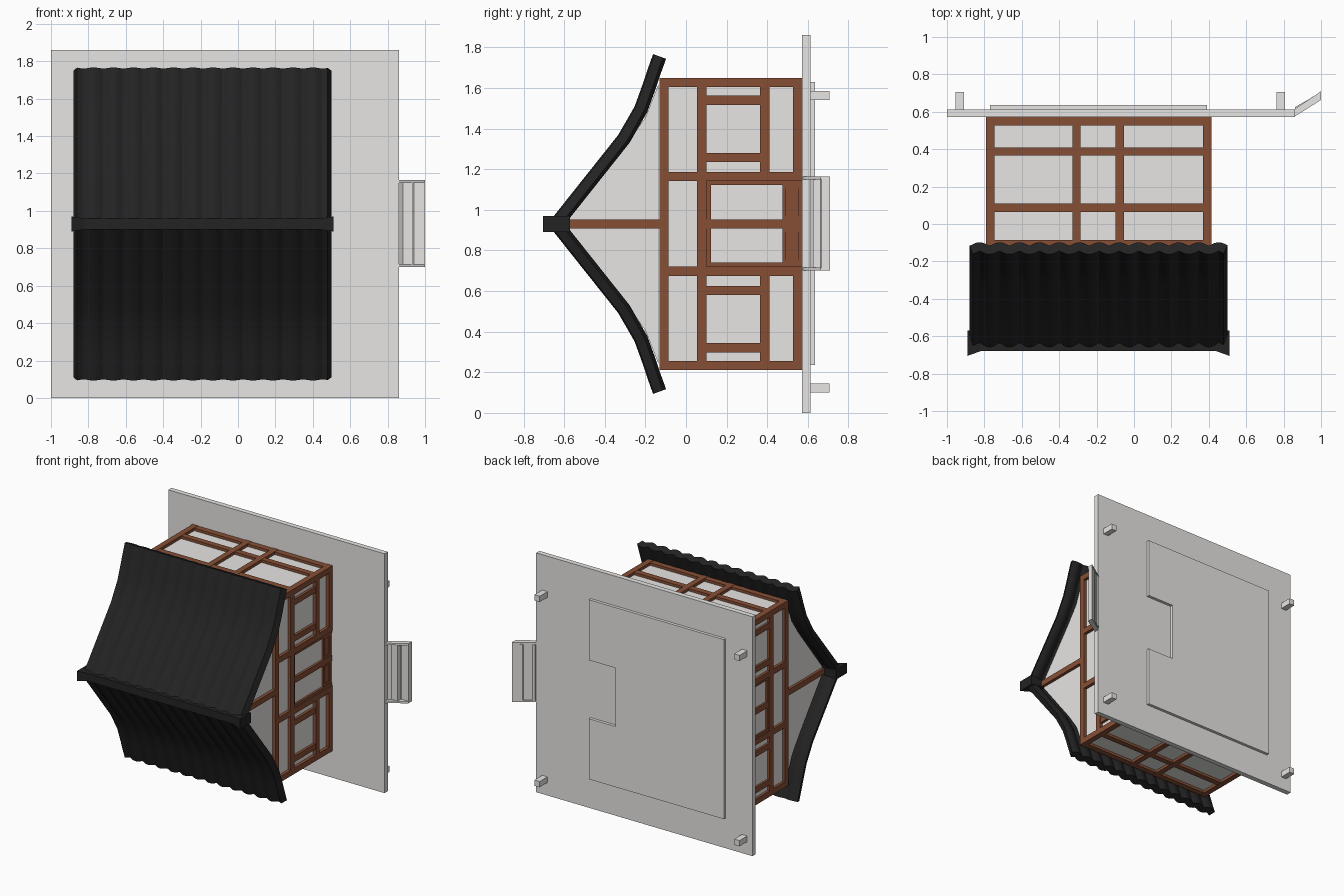
import bpy, bmesh, math
from mathutils import Vector

cube = bpy.data.objects.get("Cube")
if cube:
    bpy.data.objects.remove(cube)


def material(name, rgb):
    m = bpy.data.materials.new(name)
    m.use_nodes = True
    m.diffuse_color = (*rgb, 1)
    m.node_tree.nodes["Principled BSDF"].inputs["Base Color"].default_value = (*rgb, 1)
    return m


GREY = material("plaster grey", (0.8, 0.79, 0.775))
BROWN = material("timber brown", (0.24, 0.078, 0.036))
BLACK = material("roof tile black", (0.017, 0.017, 0.017))

XC, ZC = -0.188, 0.93     # centre of the house
HX, HZ = 0.602, 0.72      # half sizes to the outside of the timber
T = 0.045                 # timber width


def finish(name, bm, mat):
    bmesh.ops.recalc_face_normals(bm, faces=bm.faces)
    mesh = bpy.data.meshes.new(name)
    bm.to_mesh(mesh)
    bm.free()
    mesh.materials.append(mat)
    obj = bpy.data.objects.new(name, mesh)
    bpy.context.collection.objects.link(obj)
    return obj


def boxes(name, mat, items):
    """Boxes given as x, y and z ranges, joined in one object."""
    bm = bmesh.new()
    for ranges in items:
        verts = bmesh.ops.create_cube(bm, size=1)["verts"]
        for v in verts:
            v.co = [(a + b) / 2 + c * abs(b - a) for c, (a, b) in zip(v.co, ranges)]
    return finish(name, bm, mat)


def prism(name, mat, points, to3d, a, b):
    """Extrude a flat outline from a to b."""
    bm = bmesh.new()
    face = bm.faces.new([bm.verts.new(to3d(p, a)) for p in points])
    step = Vector(to3d(points[0], b)) - Vector(to3d(points[0], a))
    new = bmesh.ops.extrude_face_region(bm, geom=[face], use_keep_orig=True)["geom"]
    bmesh.ops.translate(bm, vec=step, verts=[g for g in new if isinstance(g, bmesh.types.BMVert)])
    return finish(name, bm, mat)


def along_x(p, d):
    return (d, p[0], p[1])


def along_y(p, d):
    return (p[0], d, p[1])


def along_z(p, d):
    return (p[0], p[1], d)


# Ground plate, corner pegs and the notched floor plate behind it
boxes("base_plate", GREY, [((-1, 0.86), (0.572, 0.612), (0, 1.86))])
boxes("pegs", GREY, [((x, x + T), (0.61, 0.707), (z, z + T))
                     for x in (-0.955, 0.763) for z in (0.1, 1.54)])
floor = [(-0.77, 0.235), (0.39, 0.235), (0.39, 0.705), (0.16, 0.705),
         (0.16, 1.16), (0.39, 1.16), (0.39, 1.63), (-0.77, 1.63)]
prism("floor_plate", GREY, floor, along_y, 0.61, 0.635)

# Entrance steps between two slanted cheeks
steps = [(0.86, 0.61), (0.862, 0.626), (0.935, 0.626), (0.935, 0.667), (1, 0.667), (1, 0.709)]
prism("entrance_steps", GREY, steps, along_z, 0.715, 1.15)
cheek = [(0.855, 0.572), (1, 0.663), (1, 0.71), (0.855, 0.612)]
for n, z in (("lower", 0.7), ("upper", 1.15)):
    prism(n + "_step_cheek", GREY, cheek, along_z, z, z + 0.015)

# Plaster walls
boxes("walls", GREY, [((-0.77, 0.39), (-0.125, 0.575), (0.232, 1.628))])

# Gable walls and loft under the curved roof
half = [(-0.135, 0.69), (-0.2, 0.525), (-0.285, 0.4), (-0.59, 0.01)]
gable = [(y, ZC + z) for y, z in half] + [(y, ZC - z) for y, z in reversed(half)]
prism("gable", GREY, gable, along_x, -0.77, 0.39)

# Main timbers on the two gable ends
frame, trim = [], []
posts = [(0.21, 0.255), (0.675, 0.72), (1.142, 1.187), (1.605, 1.65)]
for s in (-1, 1):
    def span(outer):
        return tuple(sorted((XC + s * outer, XC + s * (outer - T))))

    frame += [(span(HX), (-0.13, 0.573), p) for p in posts]
    for lo, hi in zip(posts, posts[1:]):
        frame += [(span(HX), (y, y + T), (lo[1], hi[0])) for y in (-0.13, 0.055)]
    # Outer bays: sill rails and a window surround
    for lo, hi in (posts[:2], posts[2:]):
        frame += [(span(HX), (y, y + T), (lo[1], hi[0])) for y in (0.365, 0.526)]
    for d in (-0.609, -0.327, 0.327, 0.609):
        trim.append((span(HX - 0.004), (0.1, 0.365), (ZC + d - T / 2, ZC + d + T / 2)))
    # Ridge post on the gable
    frame.append((span(HX), (-0.58, -0.13), (ZC - T / 2, ZC + T / 2)))
    # Doorway: centre stile and thin outer frame
    trim.append((span(HX - 0.006), (0.1, 0.572), (ZC - T / 2, ZC + T / 2)))
    trim.append((span(HX - 0.008), (0.1, 0.122), (0.72, 1.142)))
    for z in (0.72, 1.122):
        trim.append((span(HX - 0.008), (0.1, 0.572), (z, z + 0.02)))

# Timbers on the upper and lower long sides
for m in (-1, 1):
    deep = tuple(sorted((ZC + m * HZ, ZC + m * (HZ - T))))
    frame += [((x, x + T), (-0.13, 0.573), deep) for x in (-0.79, -0.33, -0.098, 0.369)]
    rail = tuple(sorted((ZC + m * (HZ - 0.002), ZC + m * (HZ - T))))
    trim += [((-0.75, 0.37), (y, y + T), rail) for y in (-0.13, 0.065, 0.365, 0.526)]
boxes("timber_frame", BROWN, frame)
boxes("window_and_door_trim", BROWN, trim)

# Door kick panels: a flat board with a raised rim
boards = []
for z0, z1 in ((0.738, 0.91), (0.95, 1.124)):
    boards.append(((0.385, 0.395), (0.475, 0.572), (z0, z1)))
    boards += [((0.385, 0.403), (y, y + 0.018), (z0, z1)) for y in (0.475, 0.554)]
    boards += [((0.385, 0.402), (0.48, 0.57), (z, z + 0.018)) for z in (z0, z1 - 0.018)]
boxes("door_panels", BROWN, boards)

# Corrugated roof slopes that sweep out toward the eaves
profile = [Vector(p) for p in ((-0.13, 0.825), (-0.157, 0.75), (-0.182, 0.675), (-0.222, 0.565),
                               (-0.305, 0.42), (-0.583, 0.07), (-0.635, 0.005))]
COLS = 156
for label, m in (("upper", 1), ("lower", -1)):
    bm = bmesh.new()
    rows = []
    for i, p in enumerate(profile):
        t = (profile[min(i + 1, len(profile) - 1)] - profile[max(i - 1, 0)]).normalized()
        n = Vector((-t.y, t.x))
        row = []
        for c in range(COLS + 1):
            x = -0.87 + 1.36 * c / COLS
            q = p + n * 0.009 * math.cos(2 * math.pi * (x + 0.825) / 0.1065)
            row.append(bm.verts.new((x, q.x, ZC + m * q.y)))
        rows.append(row)
    for a, b in zip(rows, rows[1:]):
        for c in range(COLS):
            bm.faces.new((a[c], a[c + 1], b[c + 1], b[c]))
    roof = finish(label + "_roof_slope", bm, BLACK)
    mod = roof.modifiers.new("thickness", "SOLIDIFY")
    mod.thickness = 0.05
    mod.offset = 0
    bpy.context.view_layer.objects.active = roof
    roof.select_set(True)
    bpy.ops.object.modifier_apply(modifier=mod.name)
    bpy.ops.object.shade_smooth_by_angle(angle=math.radians(40))
    roof.select_set(False)

# Ridge cap with flared ends
bm = bmesh.new()
rings = []
for x, top, h in ((-0.89, -0.705, 0.04), (-0.82, -0.68, 0.03), (0.44, -0.68, 0.03), (0.51, -0.705, 0.04)):
    rings.append([bm.verts.new((x, y, ZC + z)) for y, z in
                  ((top, -h), (top, h), (-0.57, h), (-0.57, -h))])
for a, b in zip(rings, rings[1:]):
    for k in range(4):
        bm.faces.new((a[k], a[(k + 1) % 4], b[(k + 1) % 4], b[k]))
bm.faces.new(rings[0])
bm.faces.new(rings[-1])
finish("ridge_cap", bm, BLACK)
